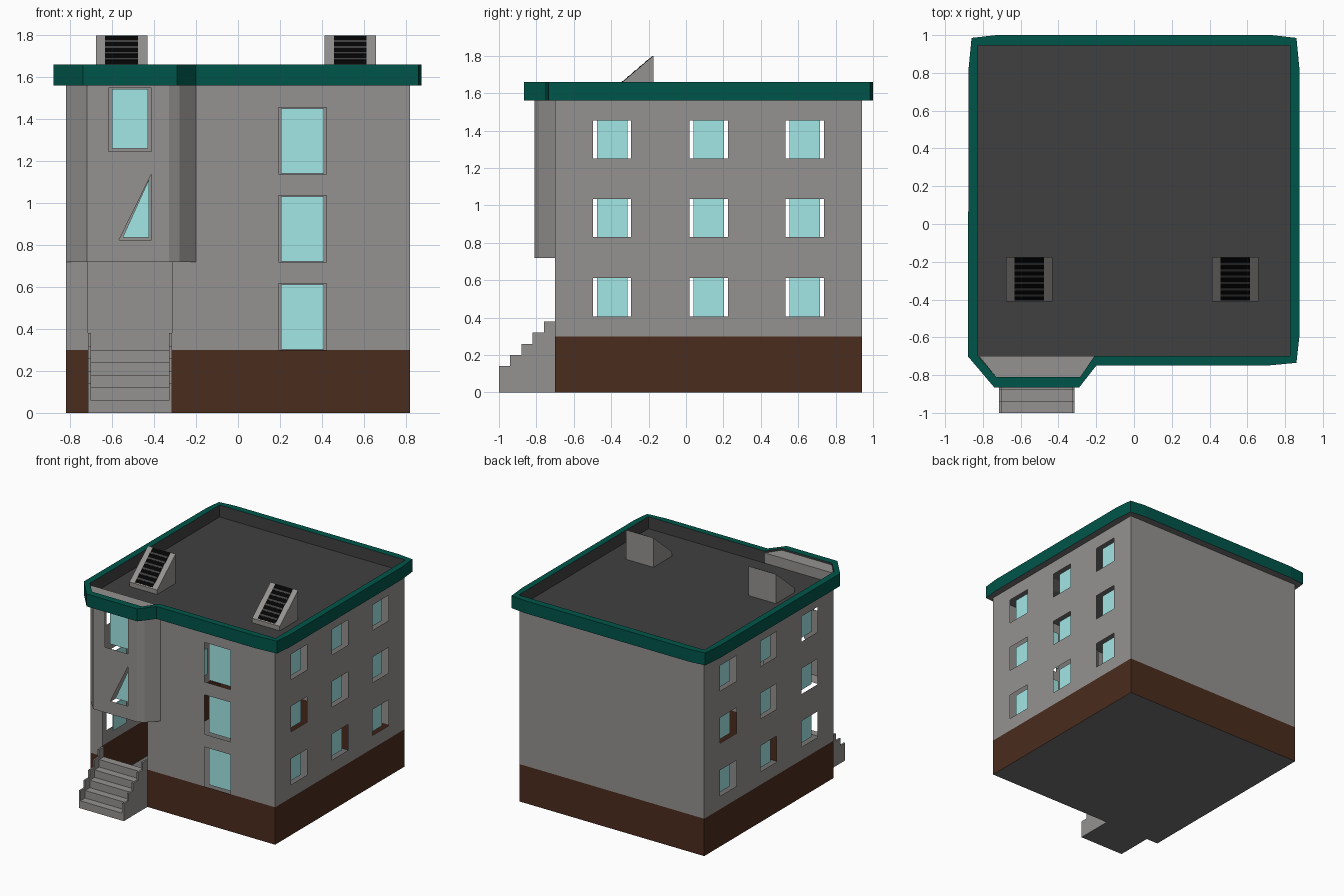
import bpy
from mathutils import Vector

cube = bpy.data.objects.get("Cube")
if cube:
    bpy.data.objects.remove(cube, do_unlink=True)


def material(name, rgb):
    m = bpy.data.materials.new(name)
    m.use_nodes = True
    m.diffuse_color = (*rgb, 1)
    m.node_tree.nodes["Principled BSDF"].inputs["Base Color"].default_value = (*rgb, 1)
    return m


GREY = material("wall grey", (0.3, 0.29, 0.28))
BROWN = material("base brown", (0.07, 0.025, 0.013))
TEAL = material("trim green", (0.0, 0.09, 0.067))
GLASS = material("window blue", (0.37, 0.81, 0.8))
DARK = material("roof dark grey", (0.051, 0.051, 0.051))
UNDER = material("underside grey", (0.17, 0.165, 0.165))
BLACK = material("vent black", (0.001, 0.001, 0.001))


def build(name, verts, faces, mats, rule=None):
    """Mesh object; rule(polygon) picks the material slot."""
    me = bpy.data.meshes.new(name)
    me.from_pydata([tuple(v) for v in verts], [], faces)
    for m in mats:
        me.materials.append(m)
    if rule:
        for p in me.polygons:
            p.material_index = rule(p)
    me.update()
    ob = bpy.data.objects.new(name, me)
    bpy.context.collection.objects.link(ob)
    return ob


def prism(name, profile, offset, mats, rule=None):
    """Closed solid: a planar profile swept along an offset."""
    n = len(profile)
    a = [Vector(p) for p in profile]
    verts = a + [p + Vector(offset) for p in a]
    faces = [tuple(reversed(range(n))), tuple(range(n, 2 * n))]
    faces += [(i, (i + 1) % n, (i + 1) % n + n, i + n) for i in range(n)]
    return build(name, verts, faces, mats, rule)


def wall(name, origin, along, u_range, z_range, holes, extra=()):
    """Sheet wall with rectangular openings (u0, u1, z0, z1); brown below the base line."""
    us = sorted({*u_range, *(u for h in holes for u in h[:2])})
    zs = {*z_range, *(z for h in holes for z in h[2:])}
    if z_range[0] < BASE:
        zs.add(BASE)
    zs = sorted(zs)
    o, d = Vector(origin), Vector(along)
    verts, faces = [], []

    def add(points):
        faces.append(tuple(range(len(verts), len(verts) + len(points))))
        verts.extend(o + d * u + Vector((0, 0, z)) for u, z in points)

    for u0, u1 in zip(us, us[1:]):
        for z0, z1 in zip(zs, zs[1:]):
            u, z = (u0 + u1) / 2, (z0 + z1) / 2
            if not any(h[0] < u < h[1] and h[2] < z < h[3] for h in holes):
                add([(u0, z0), (u1, z0), (u1, z1), (u0, z1)])
    for points in extra:
        add(points)
    return build(name, verts, faces, [GREY, BROWN], lambda p: int(p.center.z < BASE))


def pane(name, origin, along, points):
    """Thin glass plate set behind an opening."""
    o, d = Vector(origin), Vector(along)
    inward = Vector((-d.y, d.x, 0))
    prof = [o + d * u + inward * 0.04 + Vector((0, 0, z)) for u, z in points]
    prism(name, prof, inward * 0.008, [GLASS])


def rect(u0, u1, z0, z1):
    return [(u0, z0), (u1, z0), (u1, z1), (u0, z1)]


BASE, TOP, RIM = 0.30, 1.56, 1.66
W, FRONT, BACK = 0.82, -0.70, 0.94
DOOR = (-0.715, -0.315)

# Side walls with three by three windows
rows = [(0.405, 0.613), (0.83, 1.035), (1.25, 1.453)]
columns = [-0.395, 0.122, 0.635]
for side, s in (("left", 1), ("right", -1)):
    origin, along = (s * W, 0, 0), (0, s, 0)
    holes = []
    for c in columns:
        for z0, z1 in rows:
            u = c * s
            holes.append((u - 0.102, u + 0.102, z0, z1))
            pane(side + "_window", origin, along, rect(u - 0.081, u + 0.081, z0, z1))
    wall(side + "_wall", origin, along, sorted((s * FRONT, s * BACK)), (0, TOP), holes)

wall("back_wall", (0, BACK, 0), (-1, 0, 0), (-W, W), (0, TOP), [])

# Front wall with tall windows, doorway and the opening into the bay
BAY_LOW = 0.72
holes = [(*DOOR, 0, BAY_LOW), (-W, -0.20, BAY_LOW, TOP)]
for z0 in (0.30, 0.72, 1.14):
    holes.append((0.193, 0.423, z0, z0 + 0.317))
    pane("front_window", (0, FRONT, 0), (1, 0, 0), rect(0.206, 0.411, z0 + 0.002, z0 + 0.311))
wall("front_wall", (0, FRONT, 0), (1, 0, 0), (-W, W), (0, TOP), holes)

# Projecting bay: front sheet with one square and one triangular window
BAY_Y, BAY_TOP = -0.81, 1.645
bay = [(-W, FRONT), (-0.72, BAY_Y), (-0.33, BAY_Y), (-0.28, -0.785), (-0.20, FRONT)]
origin, along = (0, BAY_Y, 0), (1, 0, 0)
tri = (-0.567, -0.412, 0.825, 1.14)
wall("bay_front", origin, along, (-0.72, -0.33), (BAY_LOW, TOP),
     [(-0.617, -0.412, 1.245, 1.55), tri],
     [[(tri[0], tri[2]), (tri[1], tri[3]), (tri[0], tri[3])]])
pane("bay_window", origin, along, rect(-0.6, -0.428, 1.26, 1.545))
pane("bay_triangle_window", origin, along, [(-0.55, 0.836), (-0.425, 0.836), (-0.425, 1.112)])
for i in (0, 2, 3):
    (x0, y0), (x1, y1) = bay[i], bay[i + 1]
    build("bay_side", [(x0, y0, BAY_LOW), (x1, y1, BAY_LOW), (x1, y1, TOP), (x0, y0, TOP)],
          [(0, 1, 2, 3)], [GREY])
build("bay_floor", [(x, y, BAY_LOW) for x, y in bay], [(4, 3, 2, 1, 0)], [GREY])
prism("bay_roof", [(-W, FRONT, TOP + 0.001), (-0.73, BAY_Y, TOP + 0.001),
                   (-0.285, BAY_Y, TOP + 0.001), (-0.21, FRONT, TOP + 0.001)],
      (0, 0, BAY_TOP - TOP), [GREY])

# Roof rim: outer point, inner point, clockwise from the back
rim = [((0.73, 1.0), (0.73, 0.945)), ((0.86, 0.985), (0.825, 0.945)),
       ((0.875, 0.83), (0.825, 0.83)), ((0.875, -0.6), (0.825, -0.6)),
       ((0.86, -0.735), (0.825, -0.70)), ((0.70, -0.75), (0.70, -0.70)),
       ((-0.20, -0.75), (-0.21, -0.70)), ((-0.29, -0.865), (-0.285, -0.81)),
       ((-0.74, -0.865), (-0.73, -0.81)), ((-0.88, -0.70), (-0.825, -0.70)),
       ((-0.875, 0.83), (-0.825, 0.83)), ((-0.86, 0.985), (-0.825, 0.945)),
       ((-0.73, 1.0), (-0.73, 0.945))]
n = len(rim)
verts, faces = [], []
for (ox, oy), (ix, iy) in rim:
    verts += [(ox, oy, TOP), (ox, oy, RIM), (ix, iy, RIM), (ix, iy, TOP)]
for i in range(n):
    a, b = 4 * i, 4 * ((i + 1) % n)
    faces += [(a + k, b + k, b + k + 1, a + k + 1)[::-1] for k in range(3)]
build("roof_rim", verts, faces, [TEAL, DARK], lambda p: int(p.index % 3 == 2))

# Flat roof, its underside and the ground slab
build("roof", [(x, y, TOP + 0.004) for _, (x, y) in rim], [tuple(reversed(range(n)))], [DARK])
build("roof_underside", [(x, y, TOP) for (x, y), _ in rim], [tuple(range(n))], [UNDER])
build("ground_slab", [(-W, FRONT, 0), (W, FRONT, 0), (W, BACK, 0), (-W, BACK, 0)],
      [(3, 2, 1, 0)], [UNDER])


# Entrance stairs between stepped side walls
def stepped(name, x0, x1, lift):
    run, rise, count = 0.06, 0.06, 5
    prof = [(x0, FRONT, 0), (x0, -1.0, 0)]
    for i in range(count):
        z = rise * (i + 1) + lift
        prof += [(x0, -1 + run * i, z), (x0, -1 + run * (i + 1), z)]
    prism(name, prof[::-1], (x1 - x0, 0, 0), [GREY, UNDER],
          lambda p: int(abs(p.normal.z) > 0.9 and p.center.z < 0.01))


stepped("stairs", DOOR[0] + 0.014, DOOR[1] - 0.014, 0)
stepped("stair_side_right", DOOR[0], DOOR[0] + 0.014, 0.08)
stepped("stair_side_left", DOOR[1] - 0.014, DOOR[1], 0.08)

# Wedge roof vents with louvred sloping faces
low, high = Vector((0, -0.41, 1.60)), Vector((0, -0.175, 1.80))
slope = high - low
normal = Vector((0, -slope.z, slope.y)).normalized()
for cx in (-0.555, 0.535):
    x0 = cx - 0.123
    prism("vent_body", [(x0, -0.41, TOP), (x0, -0.175, TOP), (x0, *high.yz), (x0, *low.yz)],
          (0.246, 0, 0), [GREY])

    def strip(name, t0, t1, height, mat):
        a, b = low + slope * t0, low + slope * t1
        prof = [p + Vector((cx - 0.078, 0, 0)) for p in (a, b, b + normal * height, a + normal * height)]
        prism(name, prof, (0.156, 0, 0), [mat])

    strip("vent_opening", 0.03, 0.99, 0.002, BLACK)
    for i in range(6):
        t = 0.12 + i * 0.142
        strip("vent_slat", t, t + 0.045, 0.004, DARK)
